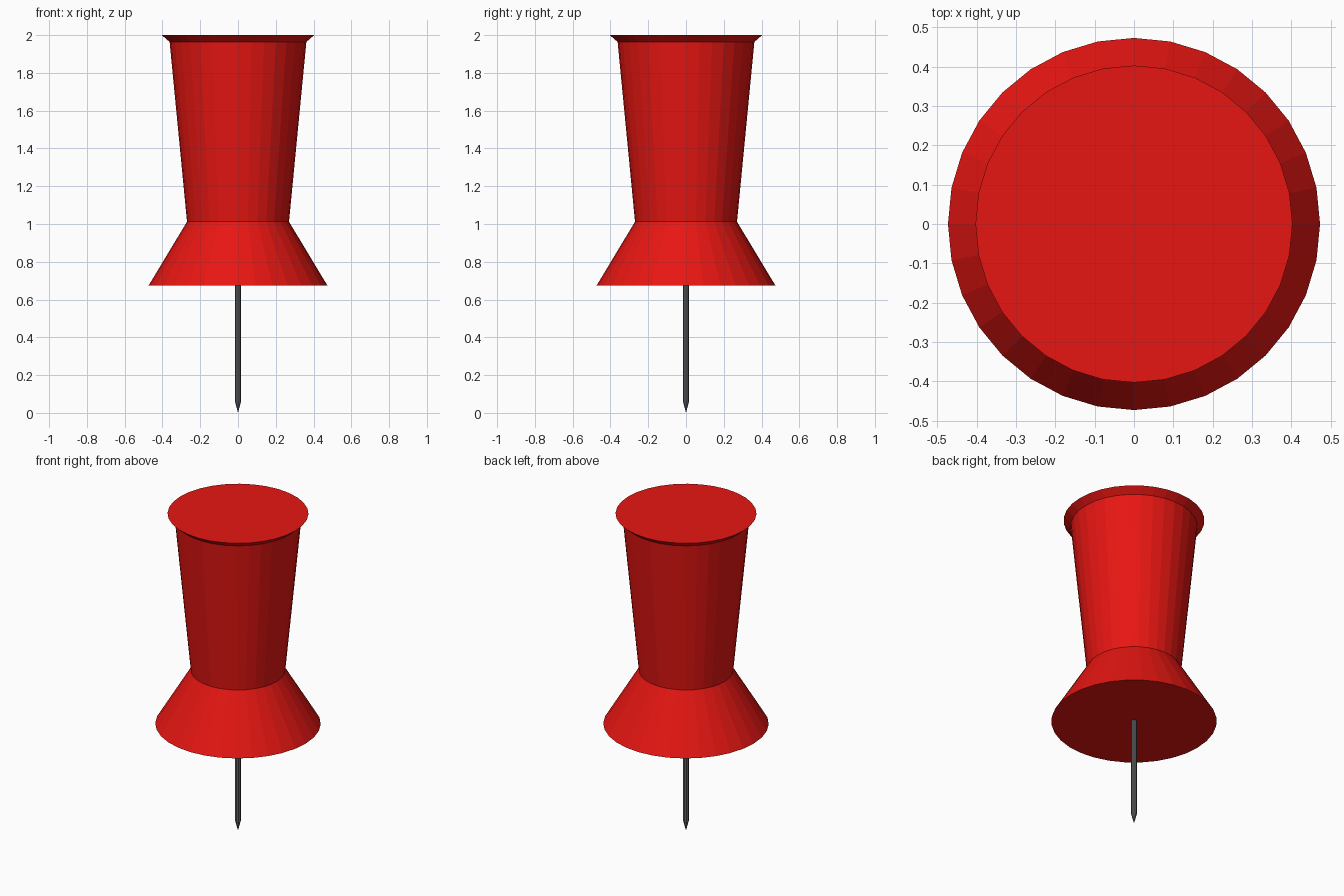
import bpy, bmesh
from math import cos, sin, tau

if "Cube" in bpy.data.objects:
    bpy.data.objects.remove(bpy.data.objects["Cube"])


def material(name, rgb):
    m = bpy.data.materials.new(name)
    m.diffuse_color = (*rgb, 1)
    m.use_nodes = True
    m.node_tree.nodes["Principled BSDF"].inputs["Base Color"].default_value = m.diffuse_color
    return m


def lathe(name, profile, sides, mat):
    """Closed flat-faced solid of revolution from (radius, z) points, bottom to top."""
    bm = bmesh.new()
    rings = []
    for r, z in profile:
        n = sides if r > 0 else 1
        rings.append([bm.verts.new((r * cos(tau * i / sides), r * sin(tau * i / sides), z))
                      for i in range(n)])
    for low, high in zip(rings, rings[1:]):
        for i in range(sides):
            j = (i + 1) % sides
            if len(low) == 1:
                bm.faces.new((low[0], high[j], high[i]))
            else:
                bm.faces.new((low[i], low[j], high[j], high[i]))
    if len(rings[0]) > 1:
        bm.faces.new(rings[0][::-1])
    bm.faces.new(rings[-1])
    me = bpy.data.meshes.new(name)
    bm.to_mesh(me)
    bm.free()
    me.materials.append(mat)
    ob = bpy.data.objects.new(name, me)
    bpy.context.collection.objects.link(ob)
    return ob


red = material("red_plastic", (0.8, 0.008, 0.006))
steel = material("dark_steel", (0.12, 0.12, 0.12))

# Plastic grip: flared base, waist, tapered handle, chamfered top rim
lathe("grip", [(0.473, 0.675), (0.27, 1.012), (0.362, 1.964), (0.403, 2.0)], 32, red)

# Steel needle with a pointed tip, sunk slightly into the grip
lathe("needle", [(0, 0), (0.016, 0.06), (0.016, 0.69)], 8, steel)
